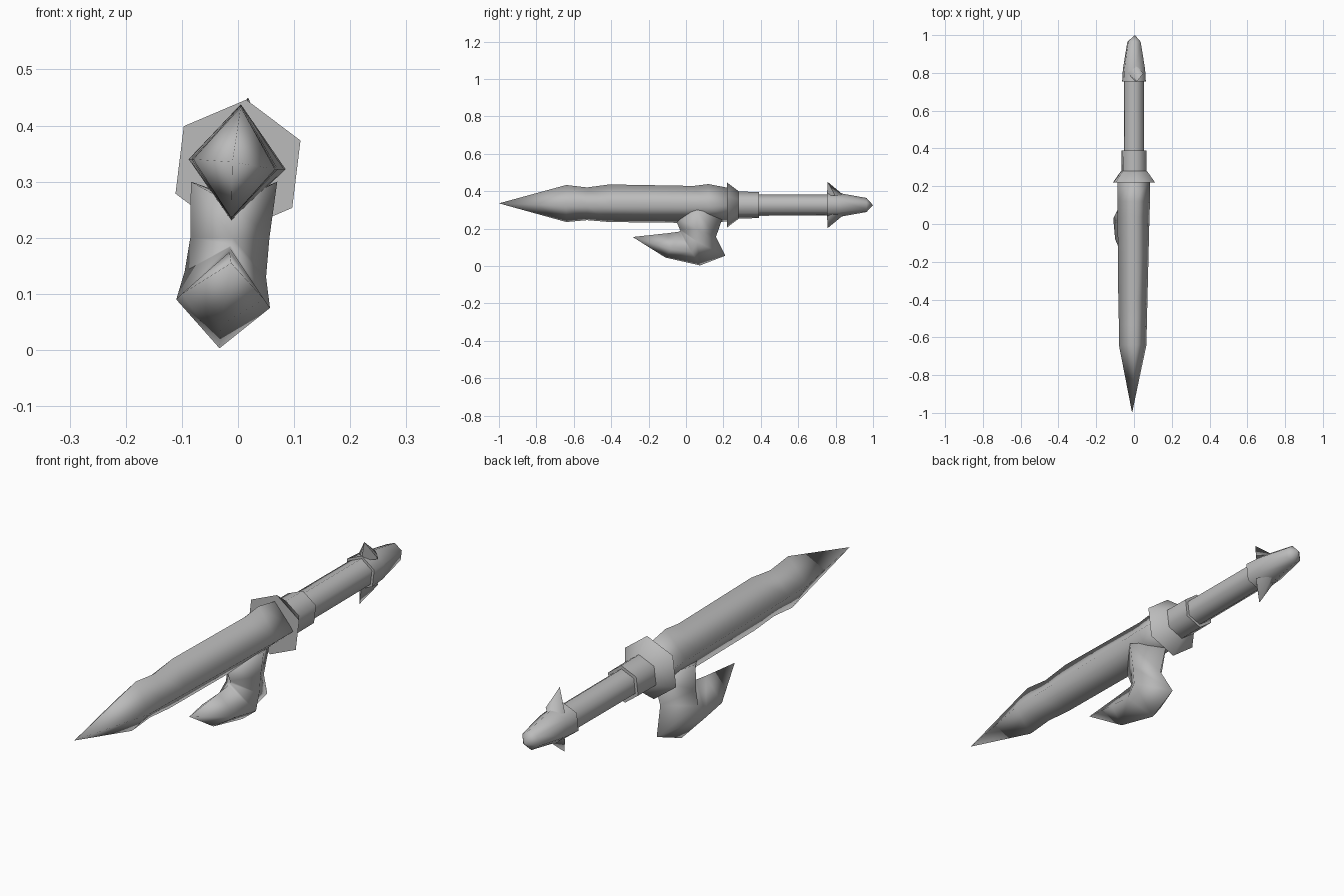
import bpy, bmesh, math
from mathutils import Vector

cube = bpy.data.objects.get("Cube")
if cube:
    bpy.data.objects.remove(cube)

grey = bpy.data.materials.new("mid_grey")
grey.use_nodes = True
GREY = (0.5, 0.5, 0.5, 1)
grey.diffuse_color = GREY
grey.node_tree.nodes["Principled BSDF"].inputs["Base Color"].default_value = GREY


def loft(name, rings, smooth_angle=180):
    """Skin a list of rings; a ring with one point makes a pointed end."""
    bm = bmesh.new()
    loops = [[bm.verts.new(p) for p in ring] for ring in rings]
    for a, b in zip(loops, loops[1:]):
        n = max(len(a), len(b))
        for i in range(n):
            j = (i + 1) % n
            if len(a) == 1:
                bm.faces.new((a[0], b[j], b[i]))
            elif len(b) == 1:
                bm.faces.new((a[i], a[j], b[0]))
            else:
                bm.faces.new((a[i], a[j], b[j], b[i]))
    for end in (loops[0], loops[-1]):
        if len(end) > 2:
            bm.faces.new(end)
    bmesh.ops.recalc_face_normals(bm, faces=bm.faces)
    mesh = bpy.data.meshes.new(name)
    bm.to_mesh(mesh)
    bm.free()
    mesh.materials.append(grey)
    obj = bpy.data.objects.new(name, mesh)
    bpy.context.collection.objects.link(obj)
    bpy.ops.object.select_all(action='DESELECT')
    obj.select_set(True)
    bpy.context.view_layer.objects.active = obj
    if smooth_angle >= 180:
        bpy.ops.object.shade_smooth()
    else:
        bpy.ops.object.shade_smooth_by_angle(angle=math.radians(smooth_angle))
    return obj


def hex_ring(y, r, z=0.326, tilt=7):
    """Six-sided ring across the y axis, one corner near the top."""
    angles = [math.radians(tilt + 60 * i) for i in range(6)]
    return [(r * math.sin(a), y, z + r * math.cos(a)) for a in angles]


def diamond(y, left, right, top, bottom):
    """Slightly skewed four-sided ring across the y axis."""
    return [(0.005, y, top), (right, y, 0.322), (-0.012, y, bottom), (left, y, 0.34)]


# Long pointed body
loft("body", [
    [(-0.01, -1.0, 0.335)],
    diamond(-0.64, -0.08, 0.066, 0.433, 0.235),
    diamond(-0.53, -0.08, 0.068, 0.42, 0.245),
    diamond(-0.41, -0.083, 0.071, 0.436, 0.235),
    diamond(0.04, -0.087, 0.082, 0.428, 0.23),
    diamond(0.12, -0.088, 0.085, 0.438, 0.23),
    diamond(0.24, -0.088, 0.085, 0.415, 0.24),
])

# Flared collar, sleeve and thin shaft
loft("collar", [hex_ring(0.22, 0.121), hex_ring(0.28, 0.075)], 85)
loft("sleeve", [hex_ring(0.26, 0.072), hex_ring(0.39, 0.071)], 85)
loft("shaft", [hex_ring(0.37, 0.058), hex_ring(0.78, 0.057)], 85)

# Tapered tail cap
loft("tail_cap", [
    hex_ring(0.755, 0.068), hex_ring(0.82, 0.064),
    hex_ring(0.965, 0.038), [(0.005, 1.0, 0.325)],
], 85)

# Small spikes above and below the tail cap
for name, side in (("upper_spike", 1), ("lower_spike", -1)):
    base_z = 0.326 + side * 0.05
    base = [(0.008 + dx, 0.798 + dy, base_z)
            for dx, dy in ((0.042, 0), (0, 0.048), (-0.042, 0), (0, -0.044))]
    loft(name, [base, [(0.008 + side * 0.01, 0.757, 0.326 + side * 0.124)]], 85)

# Bent fin: pointed toe, heel and neck into the body
loft("lower_fin", [
    [(-0.012, -0.285, 0.155)],
    [(-0.015, -0.10, 0.175), (-0.10, -0.08, 0.10), (-0.03, -0.11, 0.045), (0.047, -0.08, 0.09)],
    [(-0.015, -0.04, 0.183), (-0.11, 0.03, 0.09), (-0.033, 0.075, 0.003), (0.057, 0.03, 0.075)],
    [(-0.012, -0.03, 0.188), (-0.095, 0.06, 0.14), (-0.02, 0.21, 0.055), (0.05, 0.06, 0.13)],
    [(-0.01, -0.035, 0.20), (-0.085, 0.06, 0.20), (0.0, 0.16, 0.155), (0.056, 0.06, 0.20)],
    [(-0.01, -0.06, 0.26), (-0.084, 0.06, 0.30), (0.0, 0.20, 0.27), (0.07, 0.06, 0.30)],
])
